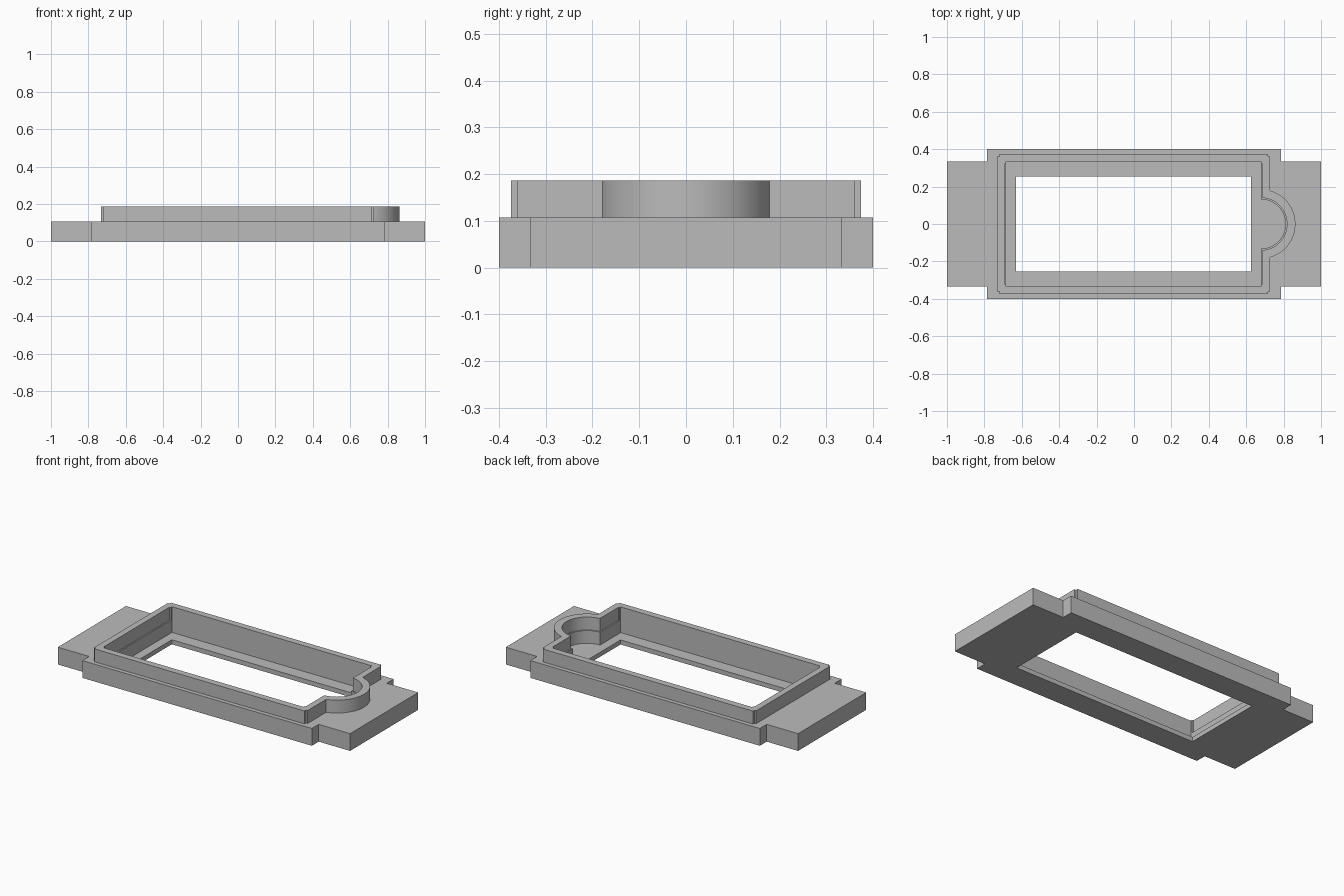
import bpy, bmesh, math

cube = bpy.data.objects.get("Cube")
if cube:
    bpy.data.objects.remove(cube, do_unlink=True)

grey = bpy.data.materials.new("plain grey")
grey.use_nodes = True
colour = (0.5, 0.5, 0.5, 1)
grey.diffuse_color = colour
grey.node_tree.nodes["Principled BSDF"].inputs["Base Color"].default_value = colour

BULGE_X = 0.678          # centre of the round bulge on the left end
BASE_TOP, WALL_TOP, LEDGE = 0.107, 0.187, 0.028


def prism(name, outline, z0, z1):
    """Extrude a closed outline straight up."""
    bm = bmesh.new()
    face = bm.faces.new([bm.verts.new((x, y, z0)) for x, y in outline])
    up = bmesh.ops.extrude_face_region(bm, geom=[face])["geom"]
    bmesh.ops.translate(bm, vec=(0, 0, z1 - z0),
                        verts=[v for v in up if isinstance(v, bmesh.types.BMVert)])
    bmesh.ops.recalc_face_normals(bm, faces=bm.faces)
    mesh = bpy.data.meshes.new(name)
    bm.to_mesh(mesh)
    bm.free()
    mesh.materials.append(grey)
    obj = bpy.data.objects.new(name, mesh)
    bpy.context.collection.objects.link(obj)
    return obj


def rectangle(x0, x1, y):
    return [(x0, -y), (x1, -y), (x1, y), (x0, y)]


def bulged(x0, x1, y, radius, nx=0, ny=0, steps=40):
    """Rectangle with notched corners and a round bulge on its +x side."""
    a = math.acos((x1 - BULGE_X) / radius)
    arc = [(BULGE_X + radius * math.cos(t), radius * math.sin(t))
           for t in (-a + 2 * a * i / steps for i in range(steps + 1))]
    low_right, low_left = [(x1, -y)], [(x0, -y)]
    if nx:
        low_right = [(x1 - nx, -y), (x1 - nx, -y + ny), (x1, -y + ny)]
        low_left = [(x0, -y + ny), (x0 + nx, -y + ny), (x0 + nx, -y)]
    mirror = lambda pts: [(px, -py) for px, py in reversed(pts)]
    return low_left + low_right + arc + mirror(low_right) + mirror(low_left)


def combine(target, other, operation):
    mod = target.modifiers.new(operation.lower(), 'BOOLEAN')
    mod.operation, mod.solver, mod.object = operation, 'EXACT', other
    bpy.context.view_layer.objects.active = target
    bpy.ops.object.modifier_apply(modifier=mod.name)
    bpy.data.objects.remove(other, do_unlink=True)


# Base plate with a tab at each end
half = [(1, -0.333), (1, 0.333), (0.785, 0.333), (0.785, 0.4)]
plate = half + [(-x, -y) for x, y in half]
# Insert the mirrored inner corners so the outline is a full cross
plate = ([(0.785, -0.4), (0.785, -0.333)] + half
         + [(-0.785, 0.4), (-0.785, 0.333), (-1, 0.333),
            (-1, -0.333), (-0.785, -0.333), (-0.785, -0.4)])
frame = prism("bezel_frame", plate, 0, BASE_TOP)

# Raised rim, overlapping the plate slightly for a clean join
rim = prism("raised_rim", bulged(-0.732, 0.728, 0.374, 0.185, 0.012, 0.014),
            BASE_TOP - 0.03, WALL_TOP)
combine(frame, rim, 'UNION')

# Window opening, lower pocket and slightly wider upper pocket
cutters = [
    prism("window_cutter", rectangle(-0.63, 0.625, 0.253), -0.1, 0.3),
    prism("pocket_cutter", bulged(-0.685, 0.68, 0.333, 0.132), LEDGE, 0.3),
    prism("rim_cutter", bulged(-0.693, 0.688, 0.333, 0.14, 0.008, 0.012),
          BASE_TOP, 0.3),
]
for cutter in cutters:
    cutter.hide_render = True
    combine(frame, cutter, 'DIFFERENCE')

# Smooth the bulge while keeping hard edges
bpy.ops.object.select_all(action='DESELECT')
frame.select_set(True)
bpy.context.view_layer.objects.active = frame
bpy.ops.object.shade_smooth_by_angle(angle=math.radians(30))
